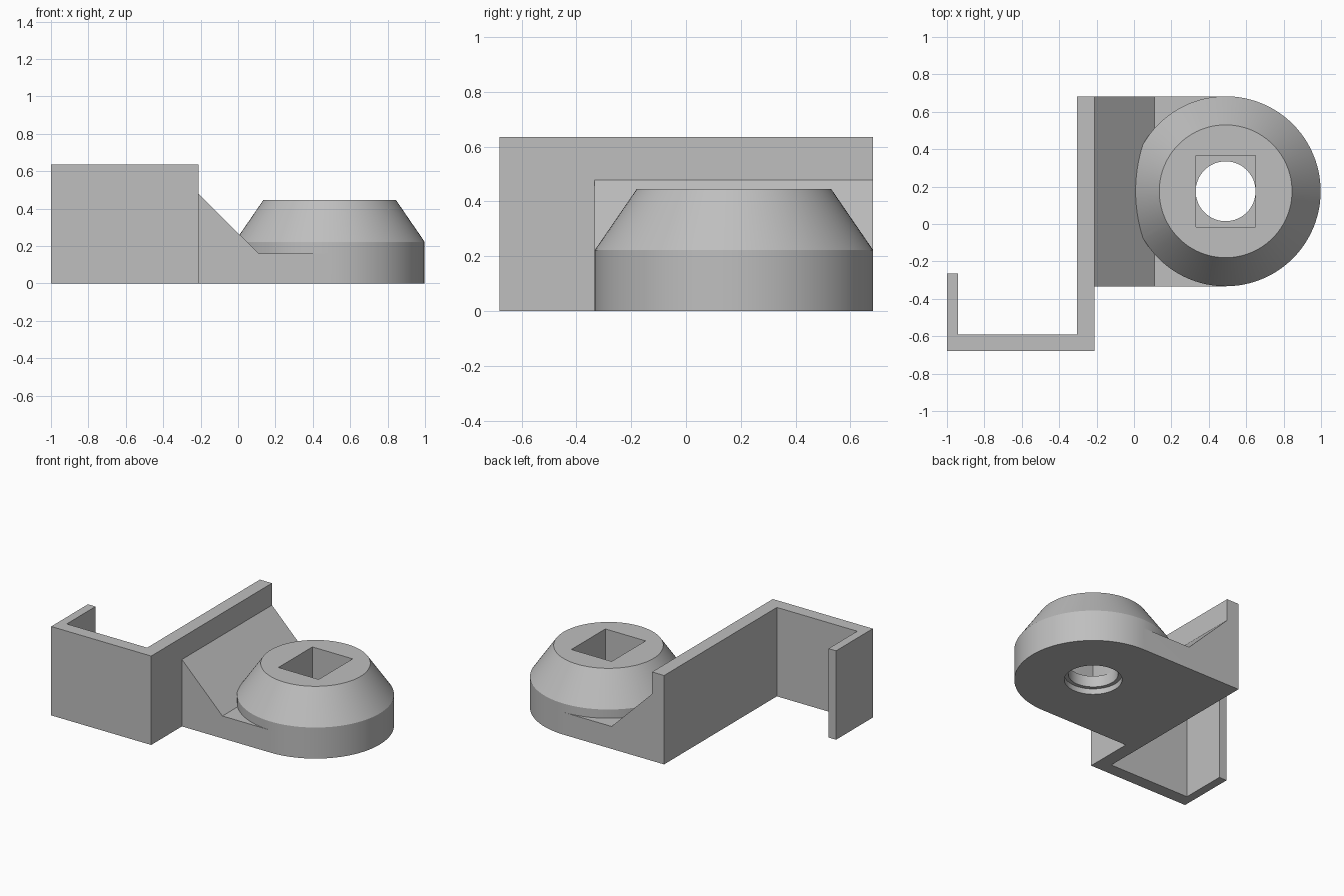
import bpy, bmesh, math

cube = bpy.data.objects.get("Cube")
if cube:
    bpy.data.objects.remove(cube, do_unlink=True)

grey = bpy.data.materials.new("plain grey")
grey.use_nodes = True
grey.diffuse_color = (0.52, 0.52, 0.52, 1)
grey.node_tree.nodes["Principled BSDF"].inputs["Base Color"].default_value = grey.diffuse_color

CX, CY, R = 0.49, 0.175, 0.508      # boss axis and radius
FACE = -0.21                        # mounting face of the clip
HEIGHT = 0.635


def make(name, bm):
    bmesh.ops.recalc_face_normals(bm, faces=bm.faces)
    mesh = bpy.data.meshes.new(name)
    bm.to_mesh(mesh)
    bm.free()
    mesh.materials.append(grey)
    ob = bpy.data.objects.new(name, mesh)
    bpy.context.collection.objects.link(ob)
    return ob


def extrude(name, points, vector):
    """Closed outline pushed along a vector."""
    bm = bmesh.new()
    face = bm.faces.new([bm.verts.new(p) for p in points])
    top = bmesh.ops.extrude_face_region(bm, geom=[face])["geom"]
    bmesh.ops.translate(bm, vec=vector, verts=[v for v in top if isinstance(v, bmesh.types.BMVert)])
    return make(name, bm)


def turned(name, profile, segments=96):
    """Stack of rings (radius, z) about the boss axis."""
    bm = bmesh.new()
    rings = []
    for r, z in profile:
        angles = [math.tau * i / segments for i in range(segments)]
        rings.append([bm.verts.new((CX + r * math.cos(a), CY + r * math.sin(a), z)) for a in angles])
    for low, high in zip(rings, rings[1:]):
        for i in range(segments):
            j = (i + 1) % segments
            bm.faces.new((low[i], low[j], high[j], high[i]))
    bm.faces.new(rings[0])
    bm.faces.new(rings[-1])
    return make(name, bm)


def boolean(target, tool, operation):
    mod = target.modifiers.new(operation.lower(), "BOOLEAN")
    mod.operation = operation
    mod.solver = "EXACT"
    mod.object = tool
    bpy.context.view_layer.objects.active = target
    bpy.ops.object.modifier_apply(modifier=mod.name)
    bpy.data.objects.remove(tool, do_unlink=True)


# Hooked clip: long back wall, front wall and short return lip
outline = [(FACE, 0.683), (-0.305, 0.683), (-0.305, -0.59), (-0.94, -0.59),
           (-0.94, -0.265), (-1, -0.265), (-1, -0.68), (FACE, -0.68)]
extrude("hooked_clip", [(x, y, 0) for x, y in outline], (0, 0, HEIGHT))

# Base plate with its sloped brace, tangent to the boss
side = [(FACE, 0), (CX, 0), (CX, 0.16), (0.11, 0.16), (FACE, 0.478)]
body = extrude("boss_and_brace", [(x, CY - R, z) for x, z in side], (0, 2 * R, 0))

# Round boss with a conical shoulder
boolean(body, turned("boss", [(R, 0), (R, 0.222), (0.355, 0.445)]), "UNION")

# Stepped round bore from below, rectangular socket from above
boolean(body, turned("bore", [(0.186, -0.1), (0.186, 0.04), (0.16, 0.04), (0.16, 0.3)]), "DIFFERENCE")
socket = [(CX + 0.159 * sx, CY + 0.192 * sy, 0.12) for sx, sy in ((-1, -1), (1, -1), (1, 1), (-1, 1))]
boolean(body, extrude("socket", socket, (0, 0, 0.5)), "DIFFERENCE")

# Round surfaces smooth, edges crisp
bpy.ops.object.select_all(action="DESELECT")
body.select_set(True)
bpy.context.view_layer.objects.active = body
bpy.ops.object.shade_smooth_by_angle(angle=math.radians(20))
